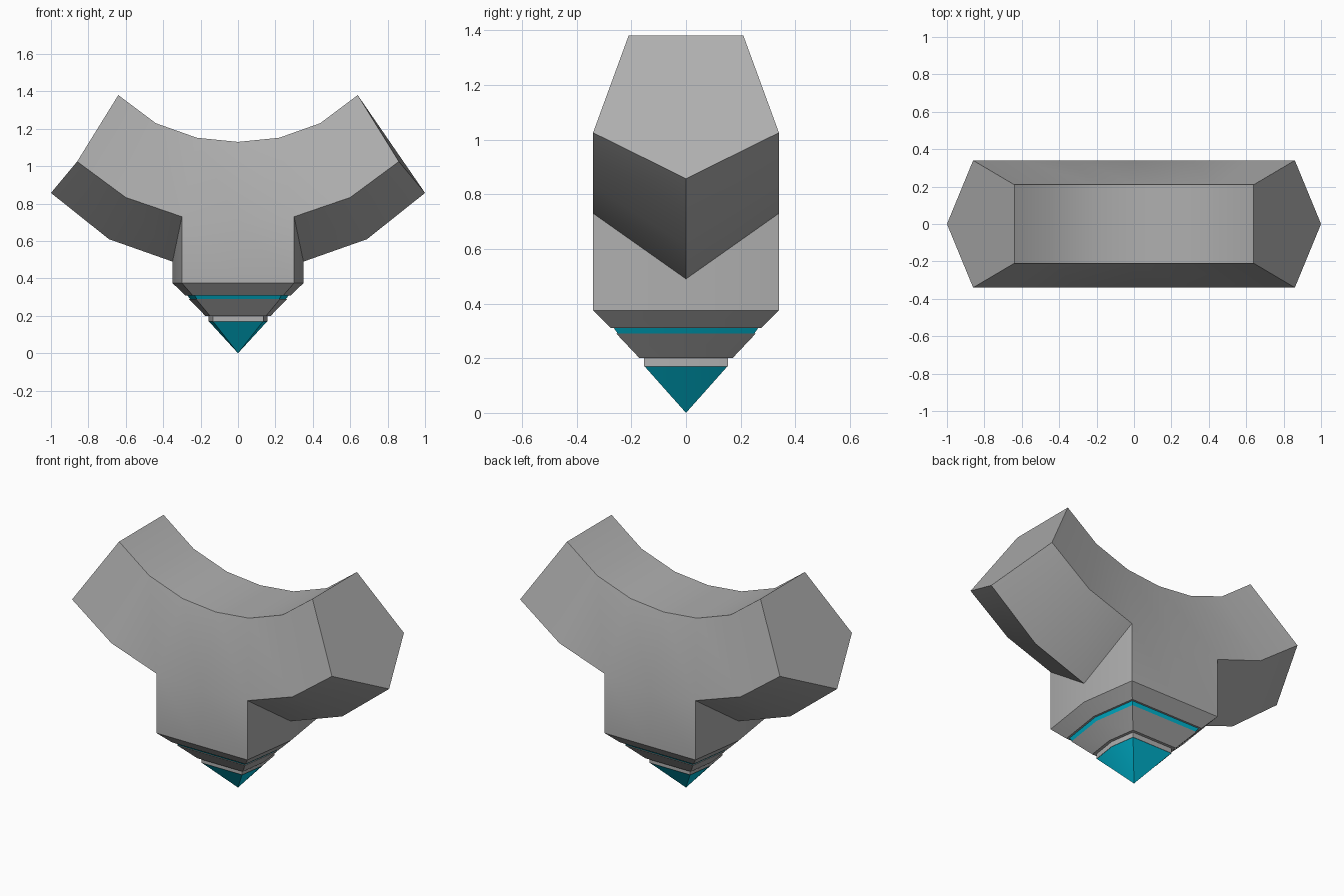
import bpy, bmesh, math

if "Cube" in bpy.data.objects:
    bpy.data.objects.remove(bpy.data.objects["Cube"])


def material(name, color):
    m = bpy.data.materials.new(name)
    m.diffuse_color = color
    m.use_nodes = True
    m.node_tree.nodes["Principled BSDF"].inputs["Base Color"].default_value = m.diffuse_color
    return m


teal = material("teal", (0.0, 0.55, 0.75, 1))
grey = material("dark_grey", (0.43, 0.43, 0.43, 1))


def finish(bm, name, mat):
    bmesh.ops.recalc_face_normals(bm, faces=bm.faces)
    me = bpy.data.meshes.new(name)
    bm.to_mesh(me)
    bm.free()
    me.materials.append(mat)
    ob = bpy.data.objects.new(name, me)
    bpy.context.collection.objects.link(ob)
    bpy.ops.object.select_all(action='DESELECT')
    ob.select_set(True)
    bpy.context.view_layer.objects.active = ob
    bpy.ops.object.shade_smooth_by_angle(angle=math.radians(30))
    return ob


def hexagon(s, z):
    return [(x * s, y * s, z) for x, y in
            ((0.35, 0), (0.30, 0.34), (-0.30, 0.34), (-0.35, 0), (-0.30, -0.34), (0.30, -0.34))]


def tier(name, levels, mat):
    # Stack of scaled hexagons given as (z, scale); scale 0 closes to a point
    bm = bmesh.new()
    rings = [[bm.verts.new(p) for p in hexagon(s, z)] for z, s in levels]
    for a, b in zip(rings, rings[1:]):
        for i in range(6):
            j = (i + 1) % 6
            bm.faces.new((a[i], a[j], b[j], b[i]))
    bm.faces.new(rings[0])
    bm.faces.new(rings[-1])
    bmesh.ops.remove_doubles(bm, verts=bm.verts, dist=1e-5)
    return finish(bm, name, mat)


# Forked body: pentagonal section swept along an arc, with a stem drawn down from the middle
# Each station: (x, z) of the top edge, the widest edge and the bottom keel
half = [((0.64, 1.38), (0.86, 1.025), (1.0, 0.857)),
        ((0.44, 1.23), (0.60, 0.833), (0.69, 0.61)),
        ((0.22, 1.152), (0.30, 0.73), (0.35, 0.49)),
        ((0.0, 1.13), (0.0, 0.70), (0.0, 0.45))]
stations = [[(-x, z) for x, z in st] for st in half] + half[2::-1]
bm = bmesh.new()
rows = []
for (tx, tz), (mx, mz), (kx, kz) in stations:
    pts = [(tx, 0.21, tz), (tx, -0.21, tz), (mx, -0.34, mz), (kx, 0, kz), (mx, 0.34, mz)]
    rows.append([bm.verts.new(p) for p in pts])
for n, (a, b) in enumerate(zip(rows, rows[1:])):
    for i in range(5):
        if n in (2, 3) and i in (2, 3):
            continue  # opening for the stem
        j = (i + 1) % 5
        bm.faces.new((a[i], a[j], b[j], b[i]))
bm.faces.new(rows[0])
bm.faces.new(rows[-1])
bm.verts.remove(rows[3][3])
rim = [rows[2][3], rows[2][2], rows[3][2], rows[4][2],
       rows[4][3], rows[4][4], rows[3][4], rows[2][4]]
loops = [rim]
for z, s in ((0.375, 1), (0.31, 0.81)):
    loops.append([bm.verts.new((v.co.x * s, v.co.y * s, z)) for v in rim])
for a, b in zip(loops, loops[1:]):
    for i in range(8):
        j = (i + 1) % 8
        bm.faces.new((a[i], a[j], b[j], b[i]))
bm.faces.new(loops[-1])
finish(bm, "forked_body", grey)

# Tapered tiers below the stem
tier("upper_glow_band", [(0.312, 0.78), (0.288, 0.73)], teal)
tier("tapered_collar", [(0.29, 0.75), (0.20, 0.50)], grey)
tier("neck_block", [(0.202, 0.45), (0.17, 0.45)], grey)
tier("glowing_tip", [(0.17, 0.445), (0.0, 0.0)], teal)
